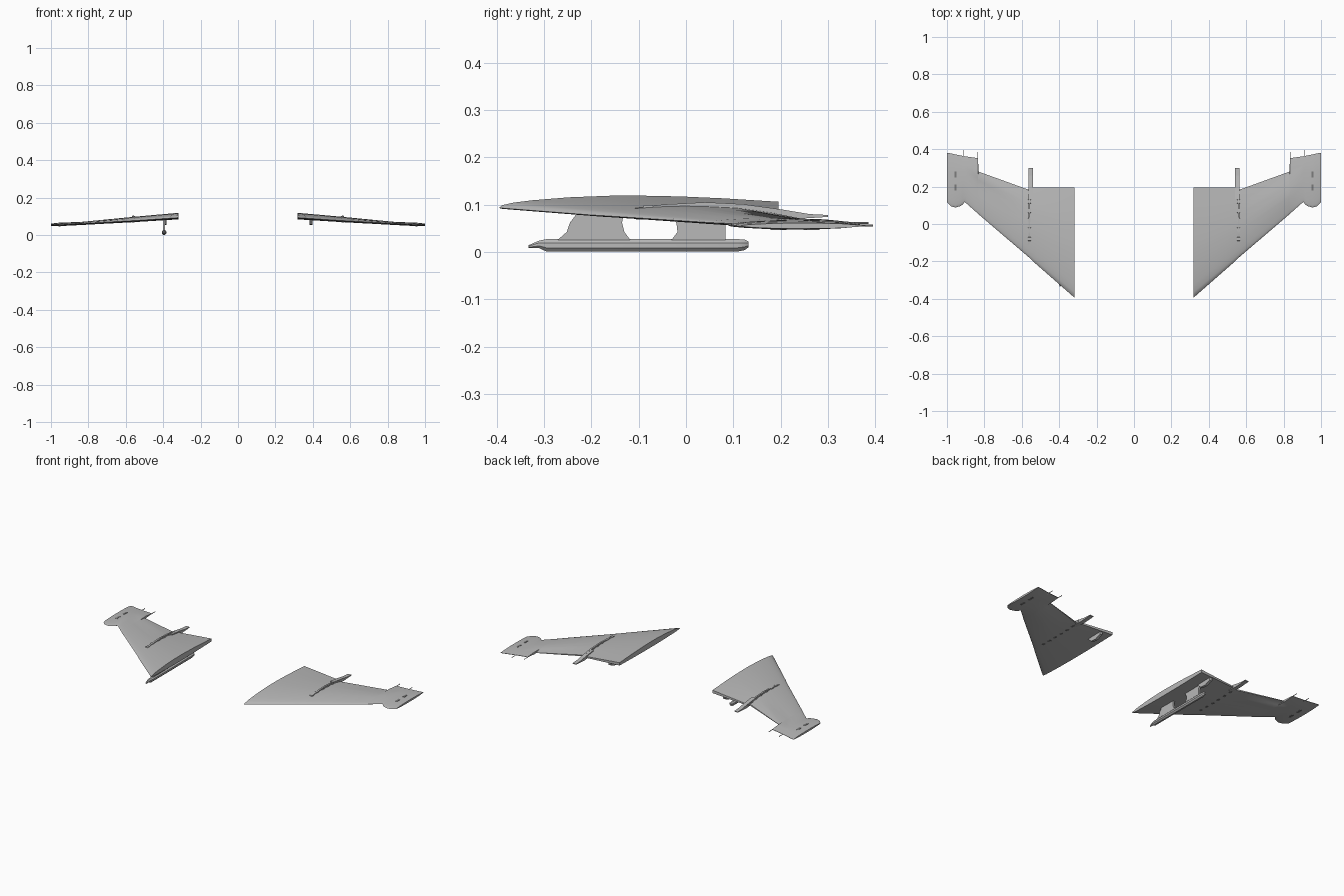
import bpy, bmesh
from mathutils import Vector

if "Cube" in bpy.data.objects:
    bpy.data.objects.remove(bpy.data.objects["Cube"])


def material(name, value):
    m = bpy.data.materials.new(name)
    m.use_nodes = True
    col = (value, value, value, 1)
    m.diffuse_color = col
    m.node_tree.nodes["Principled BSDF"].inputs["Base Color"].default_value = col
    return m


GREY = material("airframe grey", 0.48)
DARK = material("dark grey", 0.2)


def finish(name, bm, mat, mirror=True, smooth=False):
    bmesh.ops.recalc_face_normals(bm, faces=bm.faces)
    mesh = bpy.data.meshes.new(name)
    bm.to_mesh(mesh)
    bm.free()
    ob = bpy.data.objects.new(name, mesh)
    bpy.context.collection.objects.link(ob)
    mesh.materials.append(mat)
    if mirror:
        ob.modifiers.new("both_sides", "MIRROR").use_axis[0] = True
    if smooth:
        bpy.ops.object.select_all(action="DESELECT")
        ob.select_set(True)
        bpy.context.view_layer.objects.active = ob
        bpy.ops.object.shade_smooth_by_angle(angle=0.6)
    return ob


def loft(name, rings, mat, **kw):
    bm = bmesh.new()
    loops = [[bm.verts.new(p) for p in r] for r in rings]
    n = len(loops[0])
    for a, b in zip(loops, loops[1:]):
        for i in range(n):
            j = (i + 1) % n
            bm.faces.new((a[i], a[j], b[j], b[i]))
    bm.faces.new(loops[0])
    bm.faces.new(loops[-1])
    return finish(name, bm, mat, **kw)


def plate(name, outline, x, width, mat=GREY, **kw):
    """Extrude a side outline (y, z) across x."""
    return loft(name, [[(x + s * width / 2, y, z) for y, z in outline] for s in (-1, 1)], mat, **kw)


def lerp(table, x):
    for (x0, *a), (x1, *b) in zip(table, table[1:]):
        if x <= x1:
            t = max(0, (x - x0) / (x1 - x0))
            return [p + (q - p) * t for p, q in zip(a, b)]
    return list(table[-1][1:])


# Planform: span, leading edge, trailing edge
PLAN = [(0.317, -0.395, 0.195), (0.54, -0.2, 0.195), (0.56, -0.18, 0.182),
        (0.831, 0.052, 0.28), (0.834, 0.055, 0.352), (0.905, 0.118, 0.362),
        (0.915, 0.105, 0.364), (0.93, 0.095, 0.367), (0.955, 0.088, 0.372),
        (0.98, 0.095, 0.378), (1.0, 0.118, 0.38)]
# Span, leading edge height, rise above, drop below, blunt trailing edge
DEPTH = [(0.317, 0.093, 0.026, 0.009, 0.5), (0.54, 0.078, 0.021, 0.008, 0.3),
         (0.83, 0.062, 0.009, 0.008, 0.12), (0.97, 0.056, 0.009, 0.009, 0.1),
         (1.0, 0.055, 0.006, 0.006, 0.1)]
CURVE = [(0, 0), (0.012, 0.22), (0.05, 0.42), (0.12, 0.62), (0.25, 0.86),
         (0.4, 0.99), (0.5, 1), (0.65, 0.93), (0.8, 0.78)]


def surface(x, u, top=True):
    front, back = lerp(PLAN, x)
    z, up, down, blunt = lerp(DEPTH, x)
    h = lerp(CURVE + [(1, blunt)], u)[0]
    return Vector((x, front + (back - front) * u, z + h * (up if top else -down)))


def surface_at(x, y, top=True):
    front, back = lerp(PLAN, x)
    return surface(x, (y - front) / (back - front), top)


# Wing panels
steps = [c[0] for c in CURVE] + [1]
rings = [[surface(p[0], u) for u in steps] +
         [surface(p[0], u, False) for u in reversed(steps[1:])] for p in PLAN]
loft("wing", rings, GREY, smooth=True)

# Chordwise fence and the fairing trailing behind it
plate("wing_fence", [(-0.11, 0.092), (-0.05, 0.1), (0.04, 0.105), (0.12, 0.101),
                     (0.2, 0.09), (0.2, 0.075), (0.1, 0.078), (-0.11, 0.082)], 0.56, 0.01)
plate("fence_fairing", [(0.13, 0.098), (0.2, 0.09), (0.26, 0.08), (0.3, 0.078),
                        (0.3, 0.074), (0.22, 0.069), (0.13, 0.075)], 0.552, 0.024)


def patch(name, x, y, w, l, top):
    """Thin panel lying on the wing skin."""
    off = Vector((0, 0, 0.0015 if top else -0.0015))
    ring = [surface_at(x + a * w / 2, y + b * l / 2, top)
            for a, b in ((-1, -1), (1, -1), (1, 1), (-1, 1))]
    loft(name, [[p - off for p in ring], [p + off for p in ring]], DARK)


# Wing tip slots, underside access panels
for y in (0.195, 0.265):
    patch("tip_slot", 0.955, y, 0.012, 0.034, True)
    patch("tip_slot_lower", 0.955, y, 0.012, 0.034, False)
for i in range(6):
    patch("underside_panel", 0.56, -0.1 + i * 0.05, 0.012, 0.018, False)

# Blisters along the fence
for i in range(6):
    y = -0.08 + i * 0.05
    z = surface_at(0.56, y).z
    plate("fence_blister", [(y - 0.012, z - 0.004), (y - 0.009, z + 0.004),
                            (y + 0.009, z + 0.004), (y + 0.012, z - 0.004)], 0.56, 0.016)


def rod(name, x, y0, y1, z, r):
    bm = bmesh.new()
    bmesh.ops.create_cone(bm, cap_ends=True, segments=6, radius1=r, radius2=r, depth=y1 - y0)
    for v in bm.verts:
        v.co = (x + v.co.x, (y0 + y1) / 2 + v.co.z, z + v.co.y)
    finish(name, bm, GREY)


# Static wicks on the tip trailing edge
rod("outer_wick", 0.912, 0.35, 0.395, 0.056, 0.002)
rod("inner_wick", 0.835, 0.34, 0.385, 0.061, 0.002)

# Small fin under each inner trailing edge
plate("under_fin", [(0.07, 0.095), (0.19, 0.095), (0.185, 0.068), (0.15, 0.054), (0.11, 0.056)],
      0.39, 0.016)

# Launch rail and its two struts below the right wing
RAIL_X = -0.395
rail = [(-0.333, 0.003, 0.003, 0.011), (-0.31, 0.008, 0.008, 0.016),
        (-0.295, 0.012, 0.013, 0.014), (0.11, 0.012, 0.013, 0.014),
        (0.124, 0.01, 0.011, 0.015), (0.132, 0.005, 0.006, 0.016)]
OCT = [(1, 0.4), (0.4, 1), (-0.4, 1), (-1, 0.4), (-1, -0.4), (-0.4, -1), (0.4, -1), (1, -0.4)]
loft("launch_rail", [[(RAIL_X + a * w, y, z + b * h) for a, b in OCT] for y, w, h, z in rail],
     GREY, mirror=False, smooth=True)
plate("front_strut", [(-0.275, 0.022), (-0.252, 0.042), (-0.245, 0.062), (-0.225, 0.088),
                      (-0.13, 0.088), (-0.135, 0.062), (-0.13, 0.042), (-0.115, 0.022)],
      RAIL_X, 0.012, mirror=False)
plate("rear_strut", [(-0.033, 0.022), (-0.018, 0.042), (-0.02, 0.06), (-0.035, 0.088),
                     (0.1, 0.088), (0.083, 0.06), (0.083, 0.022)],
      RAIL_X, 0.012, mirror=False)
